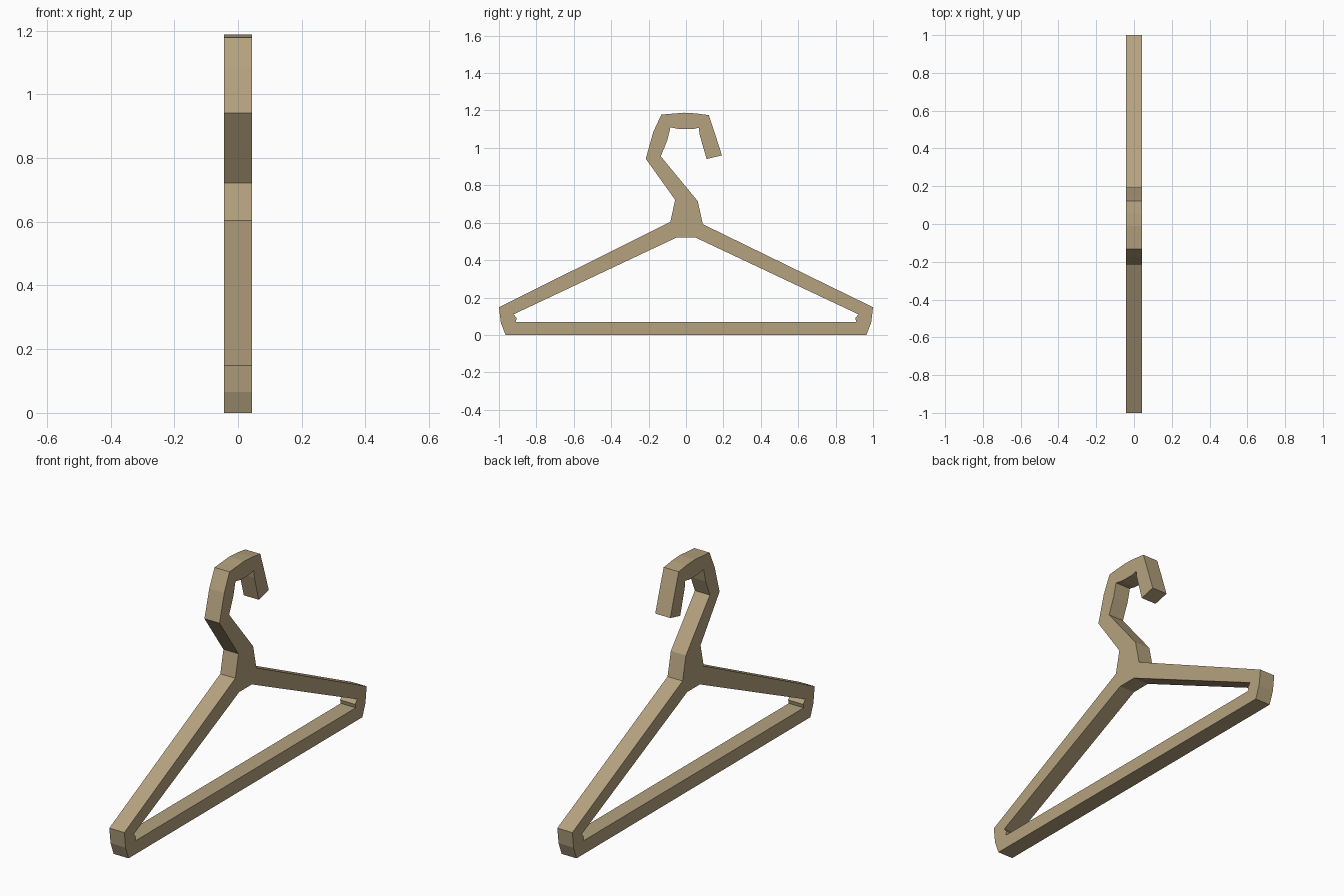
import bpy
from math import radians

if "Cube" in bpy.data.objects:
    bpy.data.objects.remove(bpy.data.objects["Cube"])

THICK = 0.087

# Outer silhouette (y, z): right bottom corner, up the right shoulder, around the hook, down the left
outer = [
    (0.965, 0.0), (0.99, 0.065), (1.0, 0.148), (0.09, 0.592), (0.063, 0.715),
    # inside of the hook
    (-0.135, 0.955), (-0.1, 1.04), (-0.083, 1.11), (-0.045, 1.102), (0.0, 1.1),
    (0.035, 1.1), (0.068, 1.108), (0.073, 1.07), (0.11, 0.94),
    # hook tip and outside of the hook
    (0.192, 0.96), (0.152, 1.085), (0.122, 1.175), (0.055, 1.184), (-0.01, 1.188),
    (-0.07, 1.183), (-0.132, 1.178), (-0.175, 1.085), (-0.215, 0.942),
    # neck and left shoulder
    (-0.058, 0.722), (-0.084, 0.604), (-1.0, 0.148), (-0.99, 0.065), (-0.965, 0.0),
]

# Opening between the shoulders and the bar, mirrored about y = 0
half_hole = [(0.91, 0.07), (0.905, 0.09), (0.922, 0.11), (0.052, 0.52)]
hole = half_hole + [(-y, z) for y, z in reversed(half_hole)]

# Filled 2D profile extruded to the hanger thickness
curve = bpy.data.curves.new("hanger_profile", "CURVE")
curve.dimensions = "2D"
curve.fill_mode = "BOTH"
curve.extrude = THICK / 2
for loop in (outer, hole):
    spline = curve.splines.new("POLY")
    spline.points.add(len(loop) - 1)
    for point, (y, z) in zip(spline.points, loop):
        point.co = (y, z, 0, 1)
    spline.use_cyclic_u = True

hanger = bpy.data.objects.new("coat_hanger", curve)
bpy.context.collection.objects.link(hanger)
hanger.rotation_euler = (radians(90), 0, radians(90))  # profile into the YZ plane

# Convert to a flat-shaded mesh with welded edges
bpy.context.view_layer.objects.active = hanger
hanger.select_set(True)
bpy.ops.object.convert(target="MESH")
bpy.ops.object.mode_set(mode="EDIT")
bpy.ops.mesh.select_all(action="SELECT")
bpy.ops.mesh.remove_doubles(threshold=0.0005)
bpy.ops.mesh.normals_make_consistent(inside=False)
bpy.ops.object.mode_set(mode="OBJECT")
bpy.ops.object.shade_flat()

# Tan wood
wood = bpy.data.materials.new("tan_wood")
wood.diffuse_color = (0.46, 0.36, 0.21, 1)
wood.use_nodes = True
wood.node_tree.nodes["Principled BSDF"].inputs["Base Color"].default_value = wood.diffuse_color
bpy.context.object.data.materials.clear()
bpy.context.object.data.materials.append(wood)
